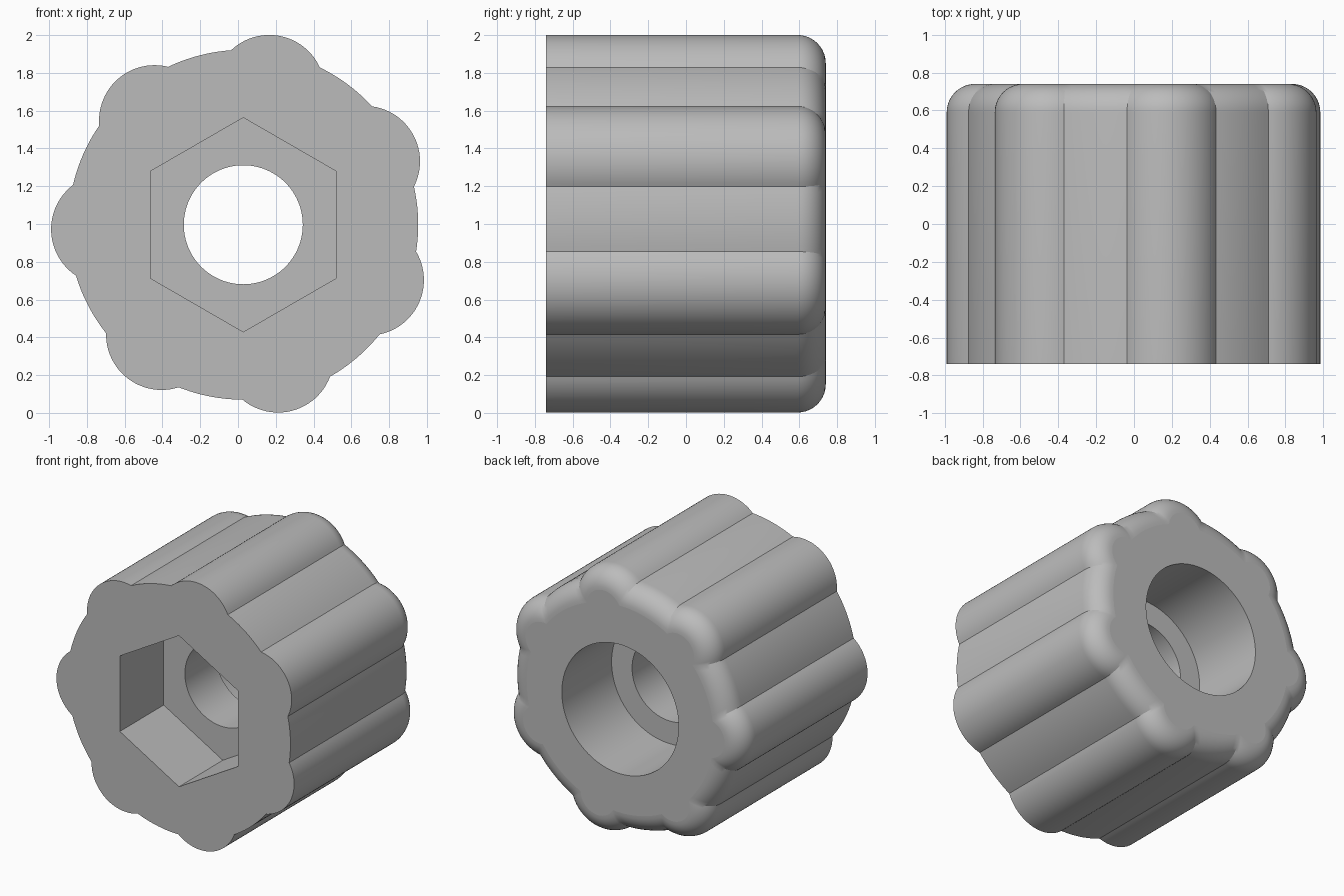
import bpy
import bmesh
from math import cos, sin, pi, radians, acos, atan2

cube = bpy.data.objects.get("Cube")
if cube:
    bpy.data.objects.remove(cube, do_unlink=True)

# Main dimensions
CX, CZ = 0.028, 0.996          # axis position, running along y
FRONT, BACK = -0.74, 0.74
BODY_R = 0.926                 # radius between the grips
LOBE_C, LOBE_R = 0.724, 0.294  # grip centre distance and radius
LOBES, FIRST = 7, radians(27.6)
FILLET, STEPS = 0.15, 10
LOBE_SEG, VALLEY_SEG = 24, 10


def outline(inset):
    """Round body joined with round grips, shrunk evenly by inset."""
    R, r, c = BODY_R - inset, LOBE_R - inset, LOBE_C
    a = acos((R * R + c * c - r * r) / (2 * R * c))
    b = atan2(R * sin(a), R * cos(a) - c)
    step = 2 * pi / LOBES
    pts = []
    for k in range(LOBES):
        mid = FIRST + k * step
        for i in range(LOBE_SEG + 1):
            t = mid - b + 2 * b * i / LOBE_SEG
            pts.append((c * cos(mid) + r * cos(t), c * sin(mid) + r * sin(t)))
        for i in range(1, VALLEY_SEG):
            t = mid + a + (step - 2 * a) * i / VALLEY_SEG
            pts.append((R * cos(t), R * sin(t)))
    return pts


def loft(name, sections):
    """Skin a list of (y, points) sections and close both ends."""
    bm = bmesh.new()
    rings = [[bm.verts.new((CX + u, y, CZ + v)) for u, v in pts]
             for y, pts in sections]
    for lo, hi in zip(rings, rings[1:]):
        n = len(lo)
        for i in range(n):
            j = (i + 1) % n
            bm.faces.new((lo[i], lo[j], hi[j], hi[i]))
    bm.faces.new(rings[0])
    bm.faces.new(rings[-1])
    bmesh.ops.recalc_face_normals(bm, faces=bm.faces)
    mesh = bpy.data.meshes.new(name)
    bm.to_mesh(mesh)
    bm.free()
    obj = bpy.data.objects.new(name, mesh)
    bpy.context.collection.objects.link(obj)
    return obj


def prism(name, radius, sides, y0, y1):
    pts = [(radius * cos(pi / 2 + 2 * pi * i / sides),
            radius * sin(pi / 2 + 2 * pi * i / sides)) for i in range(sides)]
    return loft(name, [(y0, pts), (y1, pts)])


# Knob body with a rounded back rim
sections = [(FRONT, outline(0))]
for s in range(STEPS + 1):
    t = pi / 2 * s / STEPS
    sections.append((BACK - FILLET + FILLET * sin(t),
                     outline(FILLET * (1 - cos(t)))))
knob = loft("knob_body", sections)

# Hexagonal nut pocket, through hole and wide back bore
cutters = [
    prism("nut_pocket_cutter", 0.567, 6, FRONT - 0.1, -0.22),
    prism("through_hole_cutter", 0.315, 96, -0.4, 0.4),
    prism("back_bore_cutter", 0.485, 96, 0.15, BACK + 0.1),
]
bpy.ops.object.select_all(action="DESELECT")
bpy.context.view_layer.objects.active = knob
knob.select_set(True)
for cutter in cutters:
    cutter.hide_render = True
    mod = knob.modifiers.new(cutter.name, "BOOLEAN")
    mod.operation = "DIFFERENCE"
    mod.solver = "EXACT"
    mod.object = cutter
    bpy.ops.object.modifier_apply(modifier=mod.name)
for cutter in cutters:
    bpy.data.objects.remove(cutter, do_unlink=True)

# Smooth grips and bores, flat end faces
bpy.ops.object.shade_smooth_by_angle(angle=radians(25))
for face in knob.data.polygons:
    if abs(face.normal.y) > 0.999:
        face.use_smooth = False

# Single grey plastic
grey = bpy.data.materials.new("grey_plastic")
grey.use_nodes = True
colour = (0.5, 0.5, 0.5, 1)
grey.diffuse_color = colour
grey.node_tree.nodes["Principled BSDF"].inputs["Base Color"].default_value = colour
knob.data.materials.clear()
knob.data.materials.append(grey)
